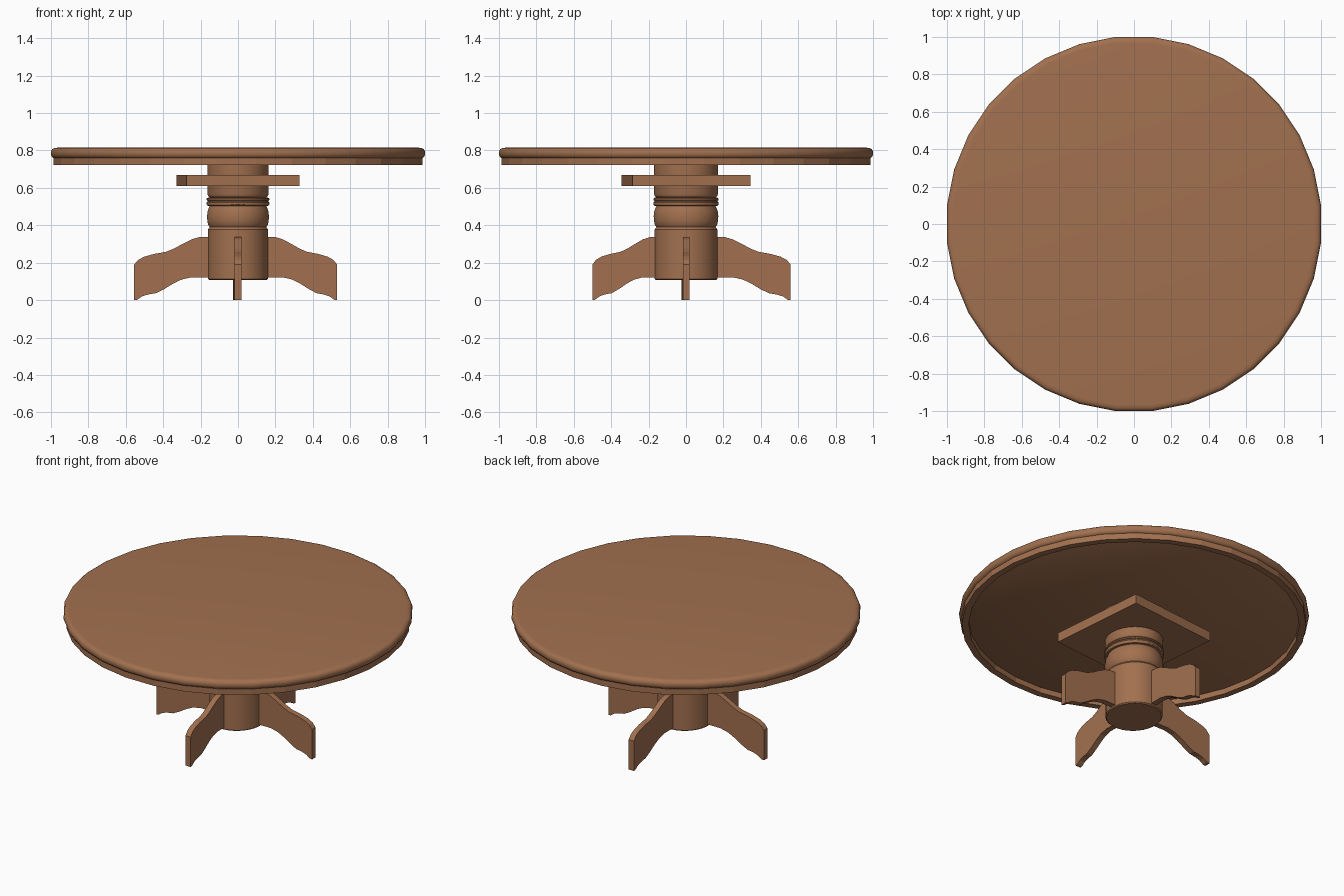
import bpy, bmesh, math

if "Cube" in bpy.data.objects:
    bpy.data.objects.remove(bpy.data.objects["Cube"])

wood = bpy.data.materials.new("warm brown wood")
wood.diffuse_color = (0.36, 0.163, 0.078, 1)
wood.use_nodes = True
wood.node_tree.nodes["Principled BSDF"].inputs["Base Color"].default_value = wood.diffuse_color


def finish(name, bm, smooth=None):
    bmesh.ops.recalc_face_normals(bm, faces=bm.faces)
    me = bpy.data.meshes.new(name)
    bm.to_mesh(me)
    bm.free()
    me.materials.append(wood)
    ob = bpy.data.objects.new(name, me)
    bpy.context.collection.objects.link(ob)
    if smooth:
        bpy.ops.object.select_all(action='DESELECT')
        ob.select_set(True)
        bpy.context.view_layer.objects.active = ob
        bpy.ops.object.shade_smooth_by_angle(angle=math.radians(smooth))
    return ob


def lathe(name, profile, sides=32, sy=1.0, closed=False, smooth=None):
    """Spin (radius, z) points; capped at both ends, or joined as a ring."""
    bm = bmesh.new()
    rings = []
    for r, z in profile:
        ring = []
        for i in range(sides):
            a = (i + 0.5) * 2 * math.pi / sides
            ring.append(bm.verts.new((r * math.cos(a), r * sy * math.sin(a), z)))
        rings.append(ring)
    pairs = list(zip(rings, rings[1:]))
    if closed:
        pairs.append((rings[-1], rings[0]))
    else:
        bm.faces.new(rings[0])
        bm.faces.new(rings[-1])
    for lo, hi in pairs:
        for i in range(sides):
            j = (i + 1) % sides
            bm.faces.new((lo[i], lo[j], hi[j], hi[i]))
    return finish(name, bm, smooth)


def prism(name, points, offset):
    """Extrude a flat outline by an offset vector."""
    bm = bmesh.new()
    face = bm.faces.new([bm.verts.new(p) for p in points])
    geo = bmesh.ops.extrude_face_region(bm, geom=[face])["geom"]
    bmesh.ops.translate(bm, vec=offset,
                        verts=[v for v in geo if isinstance(v, bmesh.types.BMVert)])
    return finish(name, bm)


# Round top with a rounded edge
lathe("table_top", [(0.985, 0.757), (0.998, 0.764), (1.0048, 0.777), (1.0048, 0.793),
                    (0.999, 0.806), (0.988, 0.813), (0.97, 0.815)], smooth=40)

# Hollow apron ring under the top
lathe("apron", [(0.99, 0.722), (0.99, 0.759), (0.95, 0.759), (0.95, 0.722)], closed=True)

# Flange joining the column to the top
lathe("top_flange", [(0.205, 0.725), (0.205, 0.758)])

# Turned column
lathe("column", [
    (0.155, 0.108), (0.161, 0.114), (0.161, 0.378), (0.155, 0.386),
    (0.152, 0.39), (0.160, 0.402), (0.165, 0.425), (0.166, 0.45), (0.163, 0.475),
    (0.156, 0.495), (0.152, 0.503),
    (0.164, 0.505), (0.168, 0.511), (0.168, 0.522), (0.163, 0.528),
    (0.163, 0.532), (0.168, 0.535), (0.168, 0.542), (0.163, 0.547),
    (0.153, 0.549), (0.160, 0.556), (0.165, 0.57), (0.165, 0.74)],
    sy=1.045, smooth=25)

# Slightly turned square plate
prism("support_plate", [(-0.275, -0.345, 0.61), (0.33, -0.285, 0.61),
                        (0.275, 0.345, 0.61), (-0.33, 0.285, 0.61)], (0, 0, 0.06))

# Four curved legs: (distance, z) outline, stretched to each leg's reach
outline = [(0.1, 0.337), (0.20, 0.337), (0.24, 0.325), (0.29, 0.298), (0.33, 0.275),
           (0.37, 0.258), (0.43, 0.247), (0.48, 0.232), (0.51, 0.215), (0.53, 0.19),
           (0.53, 0.0), (0.515, 0.002), (0.49, 0.02), (0.46, 0.03), (0.42, 0.037),
           (0.38, 0.058), (0.33, 0.09), (0.29, 0.110), (0.24, 0.122), (0.1, 0.122)]
T = 0.036
for name, deg, reach, side in (("right_leg", 0, 0.53, 0.002), ("back_leg", 90, 0.56, 0.008),
                               ("left_leg", 180, 0.555, 0.006), ("front_leg", 270, 0.50, 0.0)):
    k = (reach - 0.1) / 0.43
    pts = [(0.1 + (x - 0.1) * k, side - T / 2, z) for x, z in outline]
    leg = prism(name, pts, (0, T, 0))
    leg.rotation_euler.z = math.radians(deg)
